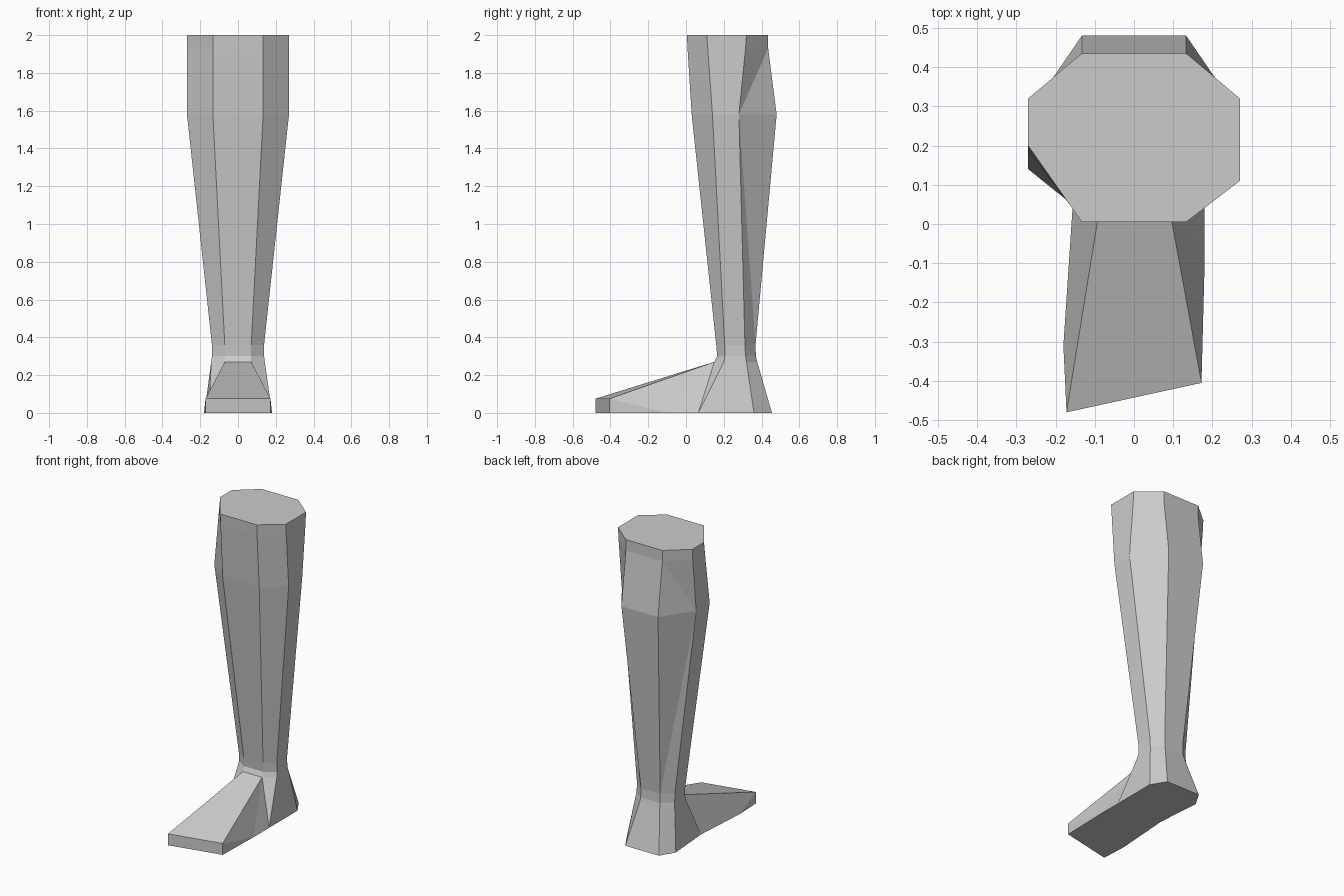
import bpy
import bmesh

if "Cube" in bpy.data.objects:
    bpy.data.objects.remove(bpy.data.objects["Cube"])

bm = bmesh.new()


def ring(z, xf, yf, xs, ysf, ysb, xb, yb, left_front=None):
    """Eight-sided section, counter-clockwise from the front left corner."""
    lf = ysf if left_front is None else left_front
    pts = [(-xf, yf), (xf, yf), (xs, ysf), (xs, ysb),
           (xb, yb), (-xb, yb), (-xs, ysb), (-xs, lf)]
    return [bm.verts.new((x, y, z)) for x, y in pts]


# Shin and calf, from the cut top down to the ankle
rings = [
    ring(2.00, .133, .005, .27, .11, .32, .133, .435, .20),
    ring(1.93, .133, .008, .27, .115, .315, .133, .435, .19),
    ring(1.58, .133, .03, .27, .14, .28, .133, .48),
    ring(0.36, .07, .16, .138, .205, .312, .07, .368),
    ring(0.30, .07, .165, .138, .207, .315, .07, .37),
    ring(0.27, .07, .15, .142, .20, .32, .073, .377),
]
for a, b in zip(rings, rings[1:]):
    for i in range(8):
        j = (i + 1) % 8
        bm.faces.new((a[i], a[j], b[j], b[i]))
bm.faces.new(rings[0])

# Folds on the back corners of the calf
calf = rings[2]
for side, back in ((3, 4), (6, 5)):
    for k in (1, 3):
        bmesh.ops.connect_verts(bm, verts=[calf[side], rings[k][back]])

# Sole outline: heel, arch, ball and slanted toe
ankle = rings[-1]
sole = [bm.verts.new((x, y, 0)) for x, y in (
    (-.172, -.48), (.172, -.405), (.18, -.10), (.18, .065), (.18, .36),
    (.122, .455), (-.122, .455), (-.178, .36), (-.155, .065), (-.18, -.31))]
toe_l, toe_r, ball_r, arch_r, heel_r, back_r, back_l, heel_l, arch_l, ball_l = sole
bm.faces.new(sole)

# Heel panels
heel = [arch_r, heel_r, back_r, back_l, heel_l, arch_l]
for i in range(5):
    bm.faces.new((ankle[i + 2], ankle[i + 3], heel[i + 1], heel[i]))

# Instep, toe front and both foot sides
top_l = bm.verts.new((-.172, -.48, .075))
top_r = bm.verts.new((.172, -.405, .075))
bm.faces.new((top_l, top_r, ankle[1], ankle[0]))
bm.faces.new((toe_l, toe_r, top_r, top_l))
for instep, side, arch, ball, toe, top in (
        (ankle[0], ankle[7], arch_l, ball_l, toe_l, top_l),
        (ankle[1], ankle[2], arch_r, ball_r, toe_r, top_r)):
    bm.faces.new((instep, side, arch))
    bm.faces.new((instep, arch, ball))
    bm.faces.new((instep, ball, top))
    bm.faces.new((top, ball, toe))

bmesh.ops.recalc_face_normals(bm, faces=bm.faces[:])
mesh = bpy.data.meshes.new("lower_leg_and_foot")
bm.to_mesh(mesh)
bm.free()
leg = bpy.data.objects.new("lower_leg_and_foot", mesh)
bpy.context.collection.objects.link(leg)
